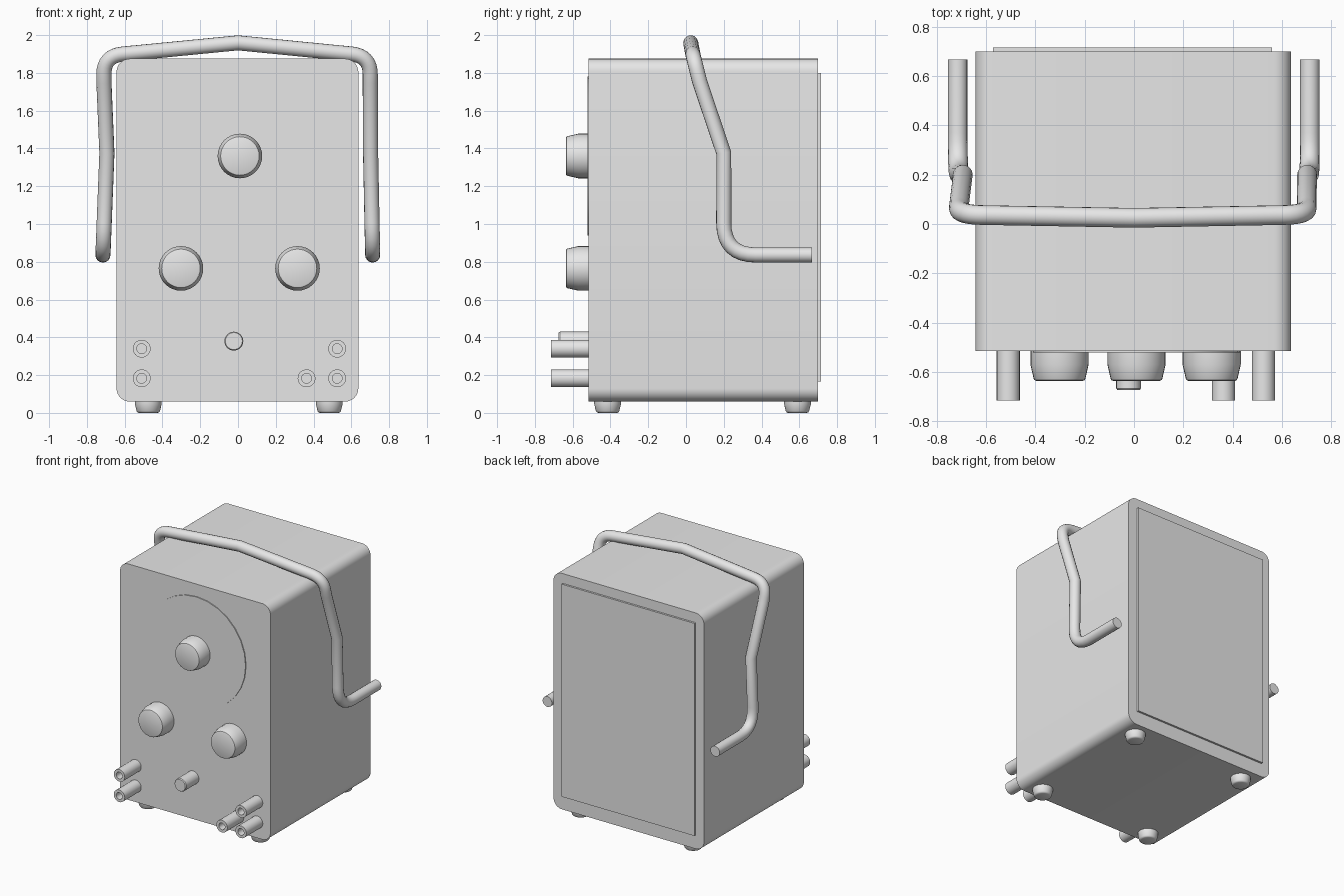
import bpy, bmesh
from math import cos, sin, pi, radians
from mathutils import Vector, Matrix

cube = bpy.data.objects.get("Cube")
if cube:
    bpy.data.objects.remove(cube, do_unlink=True)

grey = bpy.data.materials.new("plain_grey")
grey.use_nodes = True
colour = (0.8, 0.8, 0.8, 1)
grey.diffuse_color = colour
grey.node_tree.nodes["Principled BSDF"].inputs["Base Color"].default_value = colour


def smooth(ob, angle=35):
    bpy.ops.object.select_all(action='DESELECT')
    ob.select_set(True)
    bpy.context.view_layer.objects.active = ob
    bpy.ops.object.shade_smooth_by_angle(angle=radians(angle))


def add(name, bm):
    bmesh.ops.recalc_face_normals(bm, faces=bm.faces)
    mesh = bpy.data.meshes.new(name)
    bm.to_mesh(mesh)
    bm.free()
    mesh.materials.append(grey)
    ob = bpy.data.objects.new(name, mesh)
    bpy.context.collection.objects.link(ob)
    smooth(ob)
    return ob


def box(name, low, high, radius=0):
    """Box between two corners, its four depth edges rounded if asked."""
    low, high = Vector(low), Vector(high)
    bm = bmesh.new()
    bmesh.ops.create_cube(bm, size=1)
    bmesh.ops.scale(bm, vec=high - low, verts=bm.verts)
    bmesh.ops.translate(bm, vec=(low + high) / 2, verts=bm.verts)
    if radius:
        edges = [e for e in bm.edges
                 if abs(e.verts[0].co.y - e.verts[1].co.y) > radius]
        bmesh.ops.bevel(bm, geom=edges, offset=radius, segments=8,
                        profile=0.5, affect='EDGES')
    return add(name, bm)


def lathe(name, centre, profile, turn, sides=32):
    """Turn (radius, height) points about z, then tip the axis over."""
    bm = bmesh.new()
    rings = [[bm.verts.new((r * cos(2 * pi * i / sides),
                            r * sin(2 * pi * i / sides), h))
              for i in range(sides)] for r, h in profile]
    for a, b in zip(rings, rings[1:]):
        for i in range(sides):
            j = (i + 1) % sides
            bm.faces.new((a[i], a[j], b[j], b[i]))
    bm.faces.new(rings[0])
    bm.faces.new(rings[-1])
    bm.transform(Matrix.Translation(centre) @ Matrix.Rotation(turn, 4, 'X'))
    return add(name, bm)


def fillet(points):
    """Path through (point, radius) pairs with rounded corners."""
    path = []
    for i, (p, r) in enumerate(points):
        p = Vector(p)
        if not r:
            path.append(p)
            continue
        a = p + (Vector(points[i - 1][0]) - p).normalized() * r
        b = p + (Vector(points[i + 1][0]) - p).normalized() * r
        for k in range(9):
            t = k / 8
            path.append(a * (1 - t) ** 2 + p * 2 * t * (1 - t) + b * t ** 2)
    return path


FORWARD, DOWN = pi / 2, pi
FRONT = -0.515

# Case and back panel
box("case", (-0.643, FRONT, 0.06), (0.637, 0.70, 1.875), 0.07)
box("back_panel", (-0.572, 0.69, 0.165), (0.56, 0.715, 1.80))

# Dial plate and the three knobs
lathe("dial_plate", (0.01, FRONT, 1.36), [(0.42, -0.01), (0.42, 0.007)],
      FORWARD, 28)
knob = [(0.118, -0.01), (0.118, 0.055), (0.105, 0.112),
        (0.102, 0.118), (0.095, 0.121)]
for name, x, z in (("dial_knob", 0.01, 1.36), ("right_knob", -0.302, 0.765),
                   ("left_knob", 0.315, 0.765)):
    lathe(name, (x, FRONT, z), knob, FORWARD)

# Small push button
lathe("button", (-0.022, FRONT, 0.38),
      [(0.05, -0.01), (0.05, 0.152), (0.045, 0.159)], FORWARD)

# Hollow terminals
terminal = [(0.047, -0.01), (0.047, 0.2), (0.026, 0.2), (0.026, 0.12)]
for x, z in ((-0.51, 0.34), (-0.51, 0.183), (0.525, 0.34),
             (0.525, 0.183), (0.363, 0.183)):
    lathe("terminal", (x, FRONT, z), terminal, FORWARD, 24)

# Feet
foot = [(0.071, -0.01), (0.071, 0.012), (0.062, 0.05),
        (0.057, 0.057), (0.05, 0.06)]
for x in (-0.475, 0.483):
    for y in (-0.415, 0.59):
        lathe("foot", (x, y, 0.06), foot, DOWN)


# Bent carrying handle
def leg(side, top, middle, low):
    return [((side * top, 0.038, 1.89), 0.1),
            ((side * top, 0.072, 1.755), 0),
            ((side * middle, 0.2, 1.375), 0),
            ((side * low, 0.2, 0.836), 0.17),
            ((side * low, 0.668, 0.836), 0)]


route = leg(-1, 0.71, 0.694, 0.715)[::-1] + [((0, 0.025, 1.959), 0)] \
    + leg(1, 0.7, 0.702, 0.713)
path = fillet(route)
curve = bpy.data.curves.new("handle", 'CURVE')
curve.dimensions = '3D'
curve.bevel_depth = 0.04
curve.bevel_resolution = 6
curve.use_fill_caps = True
spline = curve.splines.new('POLY')
spline.points.add(len(path) - 1)
for point, co in zip(spline.points, path):
    point.co = (*co, 1)
curve.materials.append(grey)
handle = bpy.data.objects.new("handle", curve)
bpy.context.collection.objects.link(handle)
bpy.ops.object.select_all(action='DESELECT')
handle.select_set(True)
bpy.context.view_layer.objects.active = handle
bpy.ops.object.convert(target='MESH')
smooth(bpy.context.view_layer.objects.active, 40)
